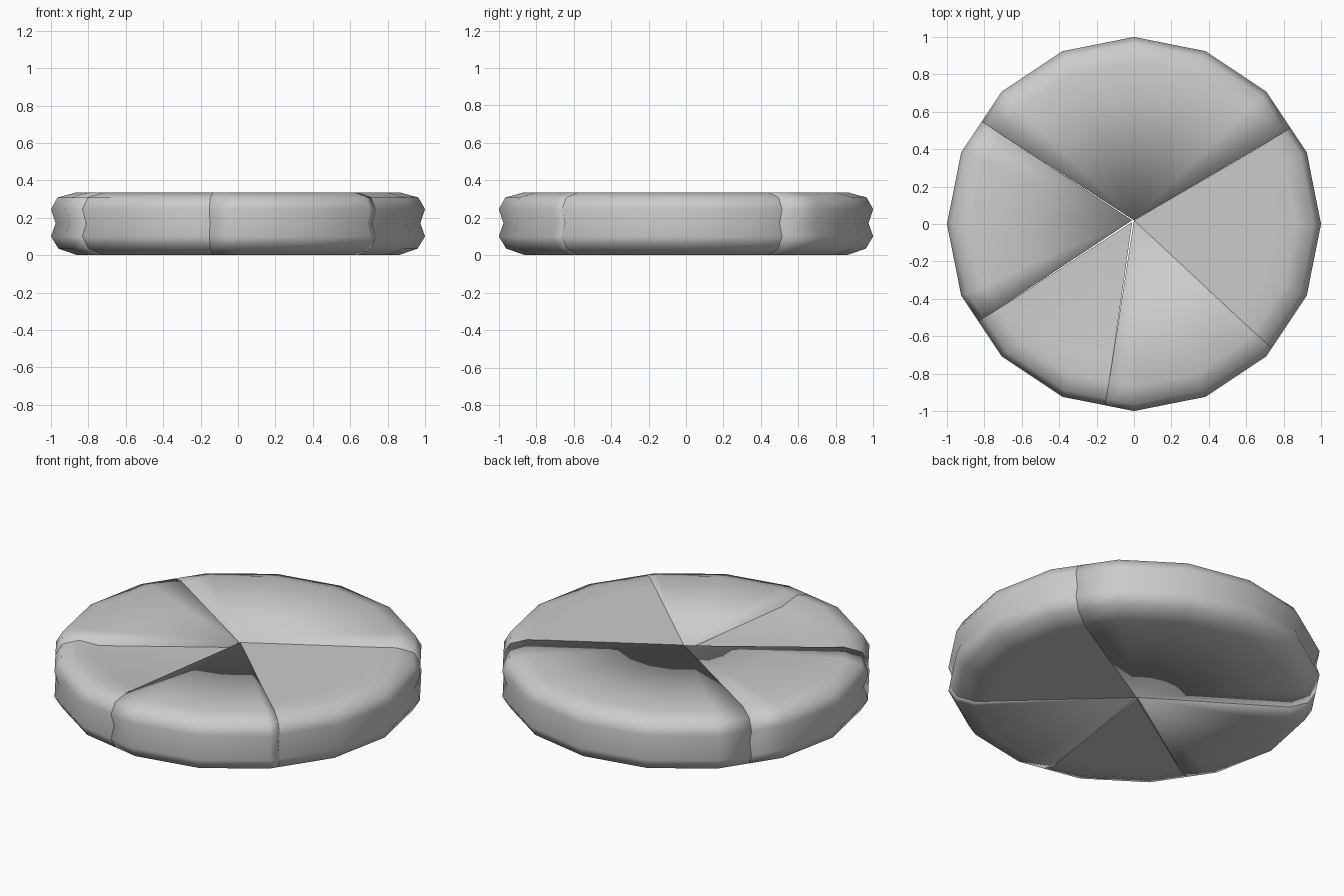
import bpy, bmesh, math
from math import radians, cos, sin

cube = bpy.data.objects.get("Cube")
if cube:
    bpy.data.objects.remove(cube, do_unlink=True)

GREY = (0.6, 0.6, 0.6, 1)
grey = bpy.data.materials.new("plain_grey")
grey.use_nodes = True
grey.diffuse_color = GREY
grey.node_tree.nodes["Principled BSDF"].inputs["Base Color"].default_value = GREY

# Rim section from bottom to top, with a shallow waist
RIM = [(.86, 0), (.96, .035), (1, .1), (.975, .17), (1, .245), (.965, .308), (.87, .334)]
STEP = 22.5


def rim_angles(start, end):
    """Slice ends plus every corner of the sixteen-sided rim between them."""
    first, last = math.floor(start / STEP) + 1, math.ceil(end / STEP)
    return [start] + [k * STEP for k in range(first, last)] + [end]


def chord(angle):
    """Radius factor that keeps a slice end on the straight rim side."""
    offset = angle % STEP - STEP / 2
    return cos(radians(STEP / 2)) / cos(radians(offset))


def slice_part(name, start, end, tip, soft, top=.334):
    bm = bmesh.new()
    profile = list(RIM)
    if not soft:
        profile = [(.74, 0)] + profile + [(.76, top)]
    columns = []
    for a in rim_angles(start, end):
        r, c, s = chord(a), cos(radians(a)), sin(radians(a))
        columns.append([bm.verts.new((p * r * c, p * r * s, z)) for p, z in profile])
    low = bm.verts.new((*tip, 0))
    high = bm.verts.new((*tip, top))
    # Rim strips and the fans of the top and bottom
    for left, right in zip(columns, columns[1:]):
        for i in range(len(profile) - 1):
            bm.faces.new((left[i], right[i], right[i + 1], left[i + 1]))
        bm.faces.new((high, left[-1], right[-1]))
        bm.faces.new((low, right[0], left[0]))
    # Cut walls
    walls = [bm.faces.new([low] + columns[0] + [high]),
             bm.faces.new([high] + columns[-1][::-1] + [low])]
    bmesh.ops.recalc_face_normals(bm, faces=bm.faces)
    for face in bm.faces:
        face.smooth = True
    if not soft:
        for wall in walls:
            for edge in wall.edges:
                edge.smooth = False
    mesh = bpy.data.meshes.new(name)
    bm.to_mesh(mesh)
    bm.free()
    mesh.materials.append(grey)
    obj = bpy.data.objects.new(name, mesh)
    bpy.context.collection.objects.link(obj)


# Five slices of the disc
slice_part("back_slice", 31.5, 146, (0, .02), True)
slice_part("right_slice", 146, 212, (-.01, .02), True)
slice_part("front_right_slice", 212, 261, (-.01, .01), False, .305)
slice_part("front_slice", 261, 318, (0, .02), True)
slice_part("left_slice", 318, 391.5, (0, .02), False)
